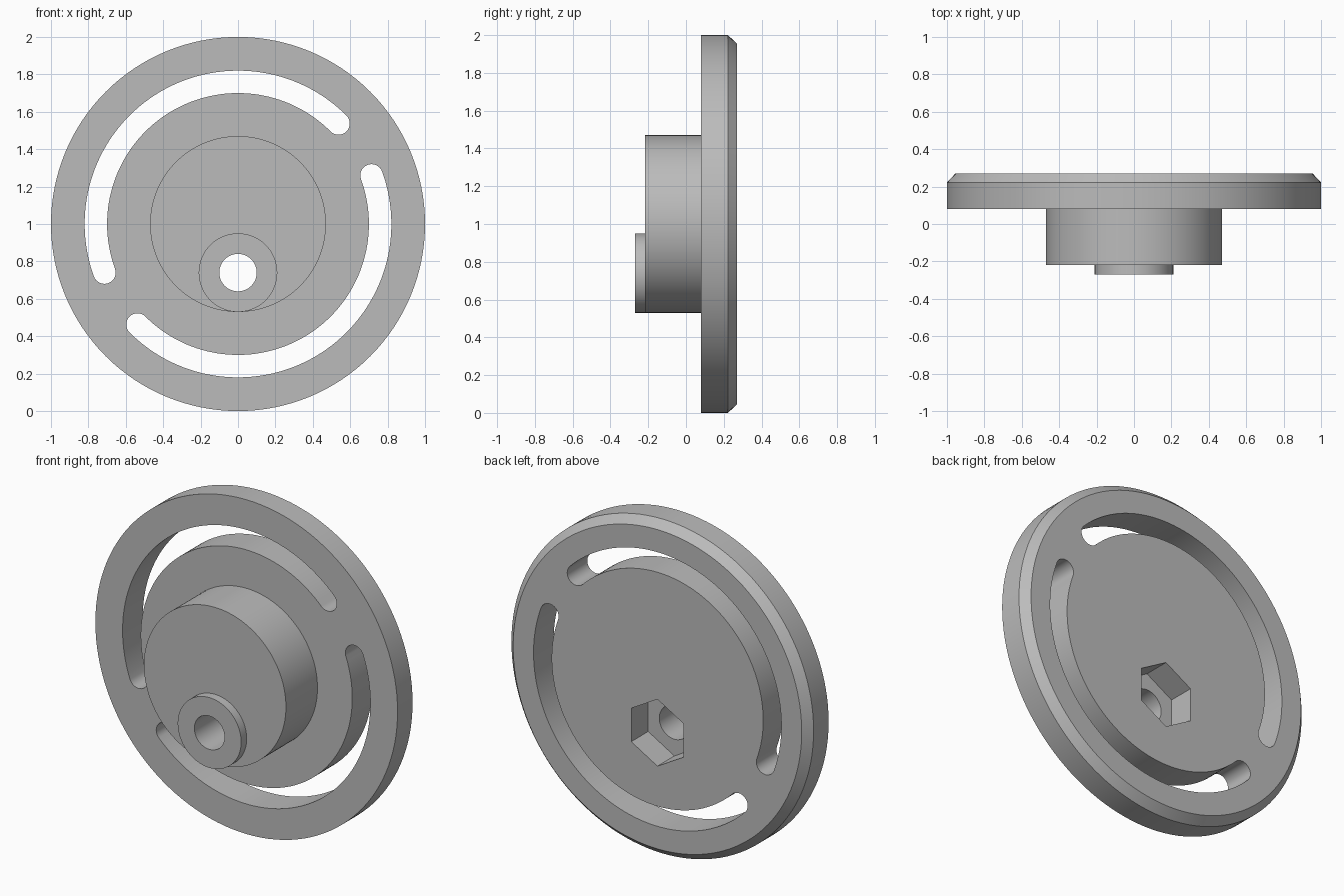
import bpy
import bmesh
from math import sin, cos, radians, pi

cube = bpy.data.objects.get("Cube")
if cube:
    bpy.data.objects.remove(cube)

grey = bpy.data.materials.new("plain_grey")
grey.use_nodes = True
COLOUR = (0.5, 0.5, 0.5, 1)
grey.diffuse_color = COLOUR
grey.node_tree.nodes["Principled BSDF"].inputs["Base Color"].default_value = COLOUR

HUB_Z = 0.74      # height of the off-centre bore


def arc(radius, start, end, steps, cx=0.0, cz=1.0):
    """Points along an arc in the x-z plane, angles in degrees."""
    angles = [radians(start + (end - start) * i / steps) for i in range(steps + 1)]
    return [(cx + radius * cos(a), cz + radius * sin(a)) for a in angles]


def circle(radius, cz=1.0, sides=128, turn=0):
    return arc(radius, turn, turn + 360, sides, 0, cz)[:-1]


def loft(name, sections):
    """Solid through equal outlines, each given as (y, points)."""
    bm = bmesh.new()
    rings = [[bm.verts.new((x, y, z)) for x, z in pts] for y, pts in sections]
    for a, b in zip(rings, rings[1:]):
        for i in range(len(a)):
            j = (i + 1) % len(a)
            bm.faces.new((a[i], a[j], b[j], b[i]))
    bm.faces.new(rings[0])
    bm.faces.new(rings[-1])
    bmesh.ops.recalc_face_normals(bm, faces=bm.faces)
    mesh = bpy.data.meshes.new(name)
    bm.to_mesh(mesh)
    bm.free()
    mesh.materials.append(grey)
    obj = bpy.data.objects.new(name, mesh)
    bpy.context.collection.objects.link(obj)
    return obj


def cut(obj, cutters):
    """Subtract the cutters, then smooth the curved walls."""
    bpy.ops.object.select_all(action="DESELECT")
    obj.select_set(True)
    bpy.context.view_layer.objects.active = obj
    for cutter in cutters:
        mod = obj.modifiers.new("cut", "BOOLEAN")
        mod.operation = "DIFFERENCE"
        mod.solver = "EXACT"
        mod.object = cutter
        bpy.ops.object.modifier_apply(modifier=mod.name)
    bpy.ops.object.shade_smooth_by_angle(angle=radians(25))


def slot_outline(start, end, radius=0.76, half=0.06):
    """Curved slot with round ends."""
    def cap(angle, first):
        a = radians(angle)
        return arc(half, first, first + 180, 16, radius * cos(a), 1 + radius * sin(a))
    outer = arc(radius + half, start, end, 64)
    inner = arc(radius - half, end, start, 64)
    return outer + cap(end, end)[1:-1] + inner + cap(start, start + 180)[1:-1]


# Cutters: two curved slots, the bore and the hexagonal nut pocket
slots = [loft("slot_cutter", [(-0.1, slot_outline(s, s + 155)), (0.5, slot_outline(s, s + 155))])
         for s in (45, 225)]
bore = loft("bore_cutter", [(-0.5, circle(0.1, HUB_Z, 64)), (0.5, circle(0.1, HUB_Z, 64))])
hexagon = circle(0.2, HUB_Z, 6, 30)
pocket = loft("pocket_cutter", [(0.11, hexagon), (0.5, hexagon)])

# Large disc with a bevelled back rim
disc = loft("disc", [(0.08, circle(1)), (0.222, circle(1)), (0.27, circle(0.955))])
cut(disc, slots + [pocket, bore])

# Central boss on the front
boss = loft("boss", [(-0.218, circle(0.47)), (0.08, circle(0.47))])
cut(boss, [bore])

# Small off-centre collar around the bore
collar = loft("collar", [(-0.27, circle(0.21, HUB_Z)), (-0.218, circle(0.21, HUB_Z))])
cut(collar, [bore])

for helper in slots + [bore, pocket]:
    bpy.data.objects.remove(helper)
